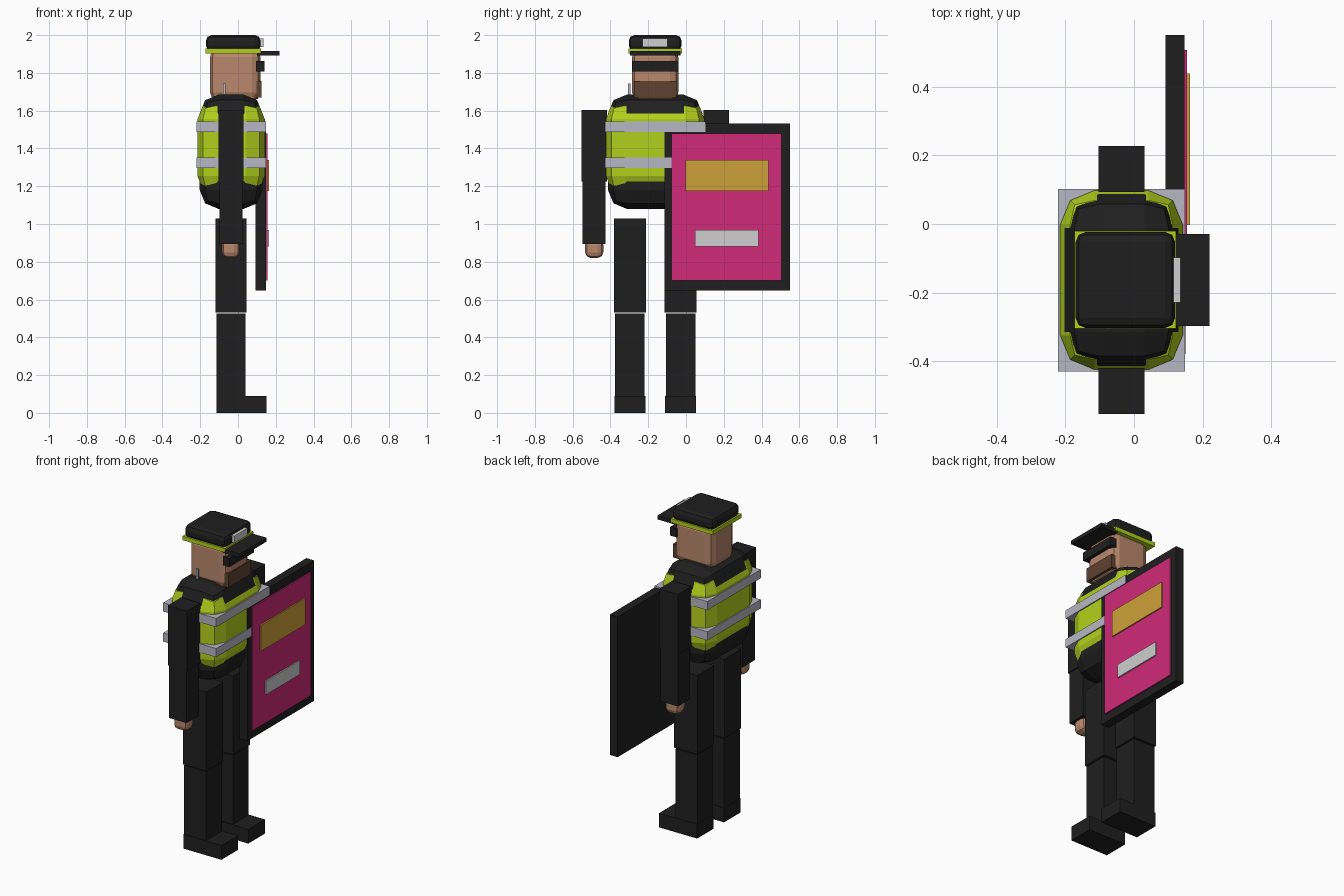
import bpy
import bmesh

cube = bpy.data.objects.get("Cube")
if cube:
    bpy.data.objects.remove(cube, do_unlink=True)


def make_material(name, rgb):
    mat = bpy.data.materials.new(name)
    mat.use_nodes = True
    color = (*[(c / 255) ** 2.2 for c in rgb], 1)
    mat.diffuse_color = color
    bsdf = mat.node_tree.nodes["Principled BSDF"]
    bsdf.inputs["Base Color"].default_value = color
    return mat


BLACK = make_material("black cloth", (36, 36, 36))
LIME = make_material("lime vest", (178, 207, 34))
SILVER = make_material("silver stripe", (182, 182, 196))
SKIN = make_material("skin", (184, 134, 107))
BROWN = make_material("brown beard", (94, 68, 52))
PINK = make_material("pink panel", (207, 46, 119))
GOLD = make_material("gold plate", (206, 160, 60))
WHITE = make_material("pale grey plate", (206, 206, 206))


def box(name, mat, x, y, z, bevel=0.0, segments=2):
    """Box spanning the given (min, max) ranges, with optional bevelled edges."""
    bm = bmesh.new()
    bmesh.ops.create_cube(bm, size=1)
    for v in bm.verts:
        for axis, (low, high) in enumerate((x, y, z)):
            v.co[axis] = high if v.co[axis] > 0 else low
    if bevel:
        bmesh.ops.bevel(bm, geom=bm.edges[:], offset=bevel, segments=segments,
                        profile=0.5, affect='EDGES')
    mesh = bpy.data.meshes.new(name)
    bm.to_mesh(mesh)
    bm.free()
    mesh.materials.append(mat)
    obj = bpy.data.objects.new(name, mesh)
    bpy.context.collection.objects.link(obj)
    return obj


MID = -0.163  # the body's centre line; the figure looks along +x


def around(center, half):
    return (center - half, center + half)


# Legs and arms, one set per side
for side, s in (("left", 1), ("right", -1)):
    leg = MID + s * 0.134
    box(side + "_thigh", BLACK, (-0.118, 0.045), around(leg, 0.084), (0.532, 1.03))
    box(side + "_shin", BLACK, (-0.113, 0.04), around(leg, 0.078), (0.0, 0.525))
    box(side + "_boot", BLACK, (-0.115, 0.15), around(leg, 0.082), (0.0, 0.09))
    arm = MID + s * 0.323
    box(side + "_upper_arm", BLACK, (-0.103, 0.03), around(arm, 0.067), (1.225, 1.603))
    box(side + "_forearm", BLACK, (-0.098, 0.024), around(arm, 0.061), (0.893, 1.23))
    box(side + "_hand", SKIN, around(-0.038, 0.047), around(arm, 0.048), (0.82, 0.92), 0.03)

# Torso with safety vest and reflective stripes
box("torso", BLACK, (-0.203, 0.13), around(MID, 0.25), (1.08, 1.685), 0.1)
box("vest", LIME, (-0.215, 0.142), around(MID, 0.261), (1.155, 1.655), 0.1)
for name, low in (("chest_stripe", 1.487), ("waist_stripe", 1.297)):
    box(name, SILVER, (-0.221, 0.149), around(MID - 0.001, 0.266), (low, low + 0.055))
box("radio_antenna", SILVER, (-0.08, -0.066), (-0.306, -0.294), (1.64, 1.745))

# Head and face
box("head", SKIN, (-0.148, 0.118), around(MID, 0.122), (1.65, 1.93), 0.045)
box("dark_glasses", BLACK, (0.095, 0.14), around(MID, 0.122), (1.808, 1.862))
box("beard", BROWN, (0.085, 0.125), around(MID, 0.112), (1.67, 1.757))

# Cap
box("cap_band", LIME, (-0.173, 0.122), around(MID, 0.142), (1.902, 1.928))
box("cap_crown", BLACK, (-0.17, 0.12), around(MID, 0.14), (1.915, 2.0), 0.03)
box("cap_visor", BLACK, (0.1, 0.22), around(MID, 0.134), (1.893, 1.917))
box("cap_badge", WHITE, (0.112, 0.135), around(MID, 0.066), (1.936, 1.981))

# Shield with front panel and plates
box("shield", BLACK, (0.092, 0.147), (-0.115, 0.55), (0.648, 1.533))
box("shield_panel", PINK, (0.147, 0.155), (-0.077, 0.506), (0.7, 1.478))
box("shield_upper_plate", GOLD, (0.155, 0.163), (-0.003, 0.438), (1.175, 1.34))
box("shield_lower_plate", WHITE, (0.155, 0.163), (0.047, 0.384), (0.882, 0.968))
